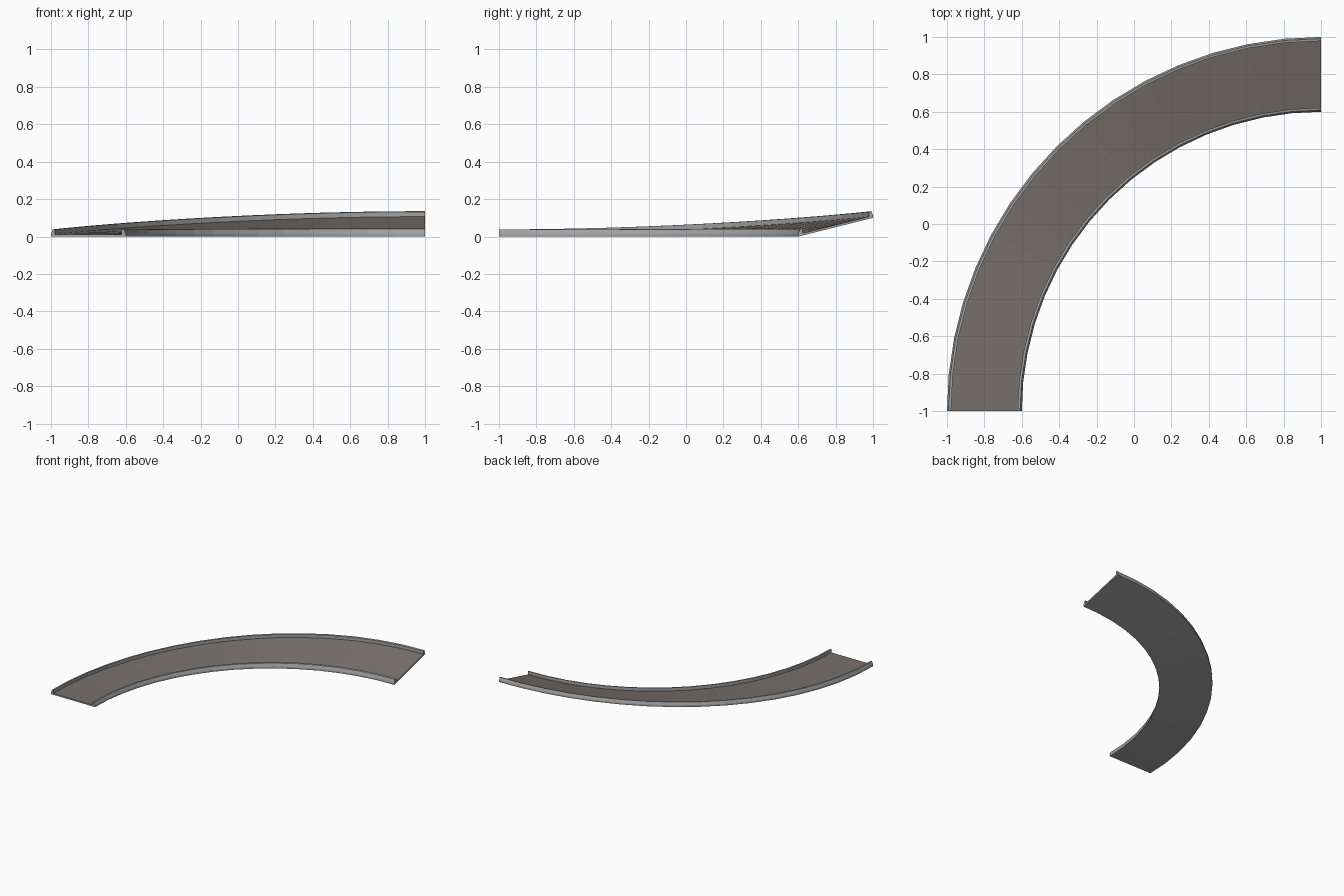
import bpy, bmesh, math

if "Cube" in bpy.data.objects:
    bpy.data.objects.remove(bpy.data.objects["Cube"])

SEG = 16              # steps round the quarter turn
CX, CY = 1.0, -1.0    # centre of the turn
R_IN, R_OUT, RISE = 1.6, 2.0, 0.1


def material(name, rgb):
    m = bpy.data.materials.new(name)
    m.diffuse_color = (*rgb, 1)
    m.use_nodes = True
    m.node_tree.nodes["Principled BSDF"].inputs["Base Color"].default_value = m.diffuse_color
    return m


def sweep(name, profile, mats, road_edge):
    """Sweep a closed (radius, height) profile, banking gradually from flat.
    Faces swept from profile edge road_edge get the second material."""
    bm = bmesh.new()
    rings = []
    for i in range(SEG + 1):
        t = i / SEG
        bank = RISE * t * t * (3 - 2 * t)
        a = math.pi - t * math.pi / 2
        rings.append([bm.verts.new((CX + r * math.cos(a), CY + r * math.sin(a),
                                    z + bank * (r - R_IN) / (R_OUT - R_IN)))
                      for r, z in profile])
    n = len(profile)
    for a, b in zip(rings, rings[1:]):
        for k in range(n):
            f = bm.faces.new((a[k], a[(k + 1) % n], b[(k + 1) % n], b[k]))
            f.material_index = 1 if k == road_edge else 0
    bm.faces.new(rings[0])
    bm.faces.new(rings[-1])
    bmesh.ops.recalc_face_normals(bm, faces=bm.faces)
    me = bpy.data.meshes.new(name)
    bm.to_mesh(me)
    bm.free()
    for m in mats:
        me.materials.append(m)
    ob = bpy.data.objects.new(name, me)
    bpy.context.collection.objects.link(ob)


concrete = material("light grey concrete", (0.37, 0.37, 0.37))
asphalt = material("warm grey asphalt", (0.19, 0.164, 0.149))

# One bevelled kerb (distance from edge, height), mirrored to the other side
kerb = [(0, 0), (0, 0.014), (0.009, 0.038), (0.022, 0.038), (0.022, 0.012)]
inner = [(R_IN + d, z) for d, z in kerb]
outer = [(R_OUT - d, z) for d, z in reversed(kerb)]

# Concrete channel with kerbs; the edge between the kerbs is the road
sweep("banked_road", inner + outer, (concrete, asphalt), len(kerb) - 1)
